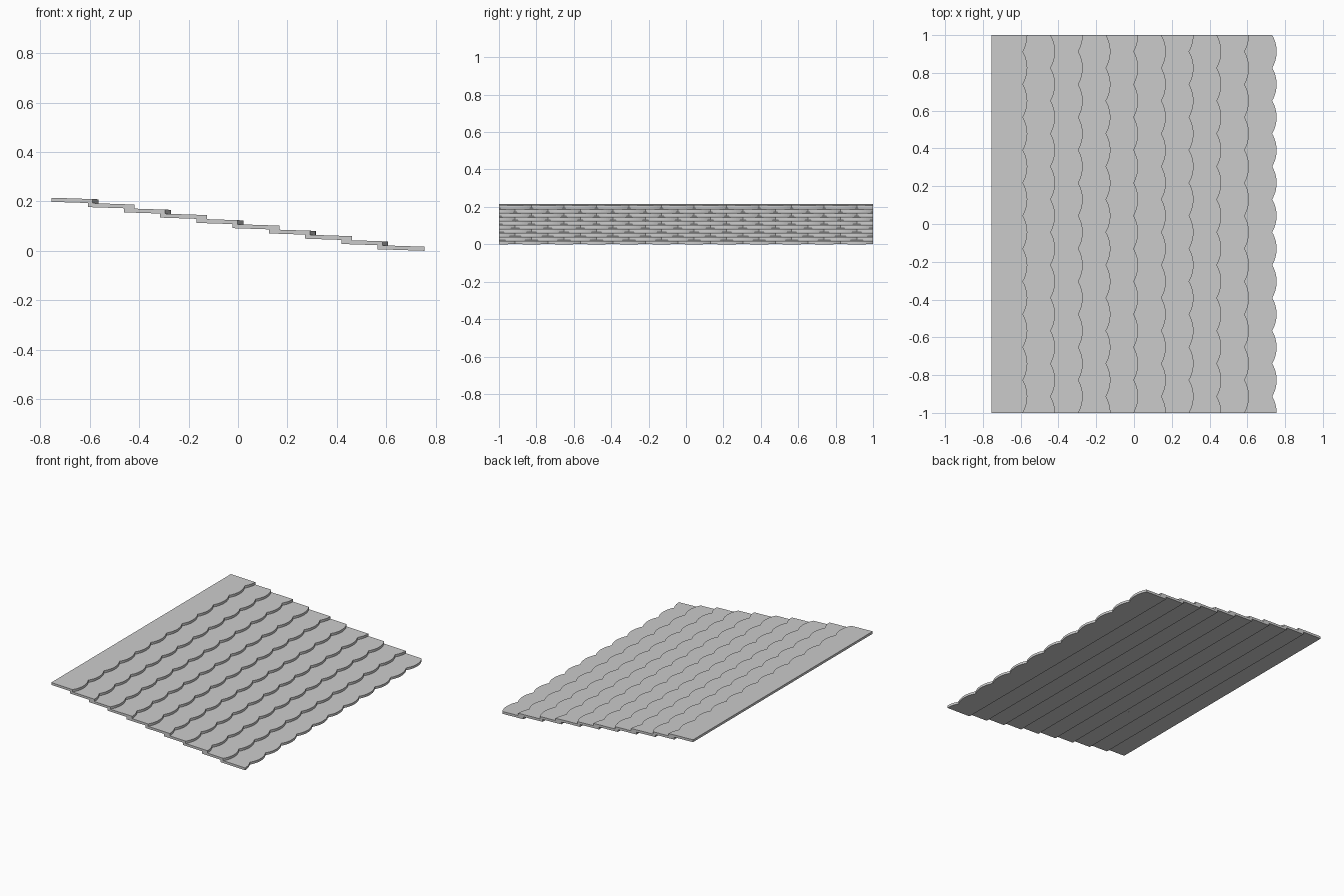
import bpy, bmesh, math

if "Cube" in bpy.data.objects:
    bpy.data.objects.remove(bpy.data.objects["Cube"])

ROWS = 10
PITCH = 2 / 11.5      # tile width: 11 whole tiles and one half tile per row
LENGTH = 0.190        # back edge to tip of the rounded edge
DEPTH = 0.0235        # how far the rounded edge bulges
THICK = 0.0165
SLOPE = 0.033         # tilt of each tile
STEP_X = (1.51 - LENGTH) / (ROWS - 1)
STEP_Z = THICK + STEP_X * SLOPE
SEGS = 14
RADIUS = ((PITCH / 2) ** 2 + DEPTH ** 2) / (2 * DEPTH)


def tile_profile(y0, half):
    """Outline with straight back and arc front; a half tile stops at its tip."""
    n = SEGS // 2 if half else SEGS
    pts = []
    for i in range(n + 1):
        t = -PITCH / 2 + PITCH * i / SEGS
        bulge = math.sqrt(RADIUS ** 2 - t * t) - RADIUS
        pts.append((LENGTH + bulge, y0 + PITCH * i / SEGS))
    return [(0, y0)] + pts + [(0, pts[-1][1])]


def add_tile(bm, outline, x, z, flip):
    pts = [(px, -py if flip else py) for px, py in outline]
    if flip:
        pts.reverse()
    low = [bm.verts.new((x + px, py, z - px * SLOPE)) for px, py in pts]
    top = [bm.verts.new((x + px, py, z - px * SLOPE + THICK)) for px, py in pts]
    bm.faces.new(top)
    bm.faces.new(low[::-1])
    n = len(pts)
    for i in range(n):
        j = (i + 1) % n
        bm.faces.new((low[i], low[j], top[j], top[i]))


# Overlapping rows of tiles, each alternate row shifted by half a tile
for r in range(ROWS):
    bm = bmesh.new()
    x = -0.755 + r * STEP_X
    z = LENGTH * SLOPE + (ROWS - 1 - r) * STEP_Z
    for k in range(12):
        add_tile(bm, tile_profile(-1 + k * PITCH, k == 11), x, z, r % 2 == 1)
    bmesh.ops.recalc_face_normals(bm, faces=bm.faces)
    mesh = bpy.data.meshes.new(f"shingle_row_{r + 1}")
    bm.to_mesh(mesh)
    bm.free()
    row = bpy.data.objects.new(f"shingle_row_{r + 1}", mesh)
    bpy.context.collection.objects.link(row)
